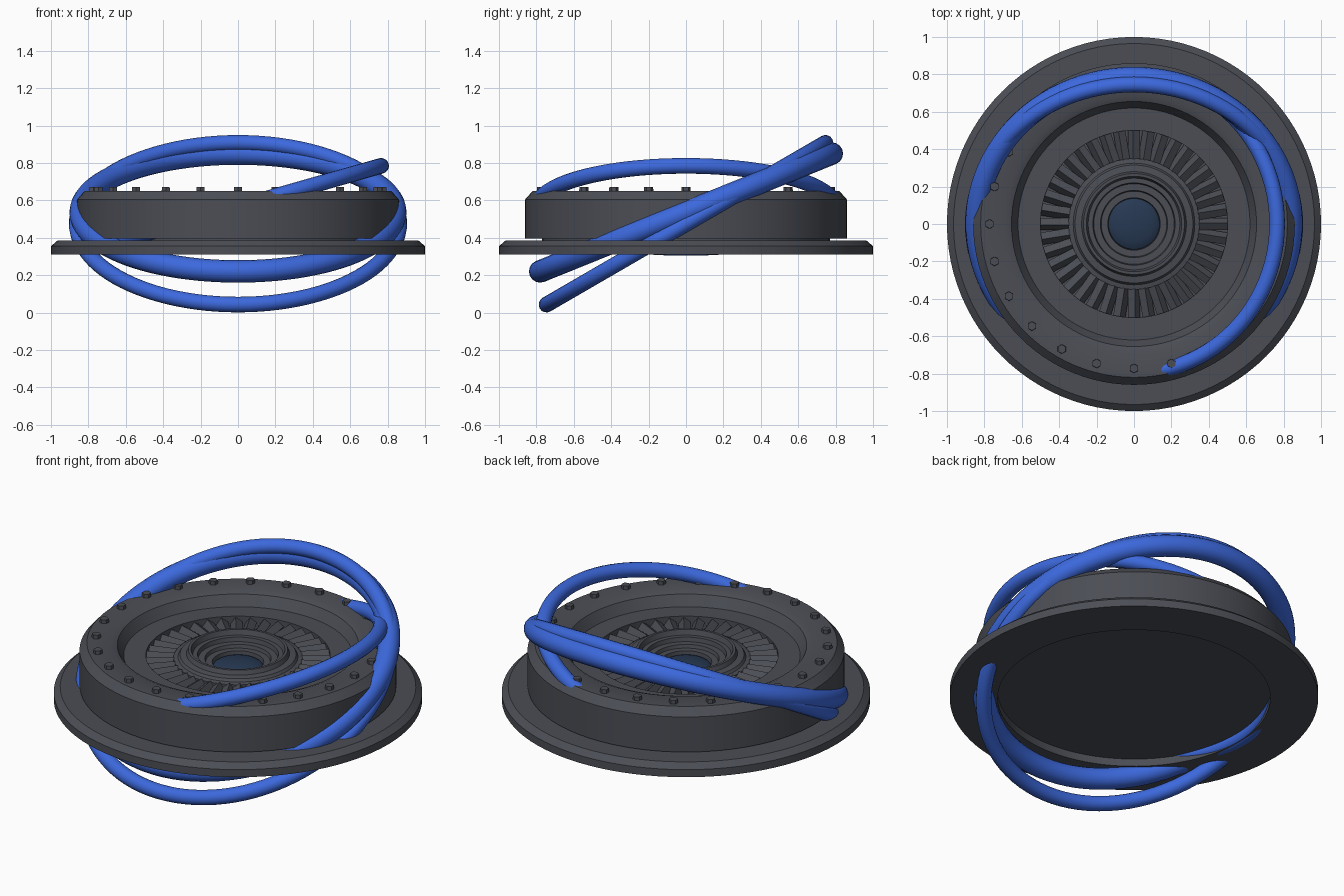
import bpy, bmesh
from math import sin, cos, pi, radians
from mathutils import Matrix, Vector

if "Cube" in bpy.data.objects:
    bpy.data.objects.remove(bpy.data.objects["Cube"])


def material(name, rgb):
    m = bpy.data.materials.new(name)
    m.diffuse_color = (*rgb, 1)
    m.use_nodes = True
    m.node_tree.nodes["Principled BSDF"].inputs["Base Color"].default_value = m.diffuse_color
    return m


DARK = material("dark_metal", (0.07, 0.075, 0.09))
BLUE = material("blue_tube", (0.045, 0.14, 0.72))
NAVY = material("navy_lens", (0.02, 0.04, 0.085))


def finish(name, bm, mat, smooth=True):
    bmesh.ops.remove_doubles(bm, verts=bm.verts, dist=1e-5)
    bmesh.ops.recalc_face_normals(bm, faces=bm.faces)
    me = bpy.data.meshes.new(name)
    bm.to_mesh(me)
    bm.free()
    ob = bpy.data.objects.new(name, me)
    bpy.context.collection.objects.link(ob)
    me.materials.append(mat)
    if smooth:
        bpy.ops.object.select_all(action='DESELECT')
        ob.select_set(True)
        bpy.context.view_layer.objects.active = ob
        bpy.ops.object.shade_smooth_by_angle(angle=radians(25))
    return ob


def lathe(name, profile, mat, closed=False, steps=96):
    bm = bmesh.new()
    vs = [bm.verts.new((r, 0, z)) for r, z in profile]
    pairs = list(zip(vs, vs[1:])) + ([(vs[-1], vs[0])] if closed else [])
    es = [bm.edges.new(p) for p in pairs]
    bmesh.ops.spin(bm, geom=vs + es, cent=(0, 0, 0), axis=(0, 0, 1),
                   angle=2 * pi, steps=steps, use_duplicate=False)
    return finish(name, bm, mat)


def tilted_ring(name, R, r, z, axis, tilt):
    n = 16
    profile = [(R + r * cos(2 * pi * i / n), r * sin(2 * pi * i / n)) for i in range(n)]
    ob = lathe(name, profile, BLUE, closed=True, steps=96)
    ob.data.transform(Matrix.Translation((0, 0, z)) @ Matrix.Rotation(radians(tilt), 4, axis))


# Flange with a shallow recess underneath
lathe("base_flange", [(0.74, 0.36), (0.74, 0.31), (1.0, 0.31), (1.0, 0.355),
                      (0.965, 0.385), (0.74, 0.385)], DARK, closed=True)

# Drum with stepped bowl
lathe("drum", [(0, 0.355), (0.77, 0.355), (0.77, 0.395), (0.86, 0.395), (0.86, 0.605),
               (0.82, 0.65), (0.69, 0.65), (0.655, 0.635), (0.62, 0.575),
               (0.5, 0.575), (0.5, 0.50), (0, 0.50)], DARK)

# Hub with stepped rings
lathe("hub", [(0.35, 0.49), (0.35, 0.56), (0.325, 0.565), (0.315, 0.58), (0.28, 0.585),
              (0.27, 0.61), (0.255, 0.61), (0.245, 0.58), (0.22, 0.58), (0.215, 0.555),
              (0.18, 0.555), (0.175, 0.535), (0.14, 0.535), (0.135, 0.49)], DARK)

# Centre lens
lathe("centre_lens", [(0.138 * cos(a * pi / 12), 0.505 + 0.035 * sin(a * pi / 12))
                      for a in range(7)], NAVY, steps=48)

# Turbine blades
bm = bmesh.new()
N = 40
for i in range(N):
    bmesh.ops.create_cube(bm, size=1, matrix=Matrix.Rotation(2 * pi * i / N, 4, 'Z')
                          @ Matrix.Translation((0.425, 0, 0.535))
                          @ Matrix.Rotation(radians(35), 4, 'X')
                          @ Matrix.Diagonal((0.155, 0.045, 0.05, 1)))
finish("turbine_blades", bm, DARK, smooth=False)

# Hex bolts around the rim
bm = bmesh.new()
for i in range(24):
    a = 2 * pi * i / 24
    bmesh.ops.create_cone(bm, cap_ends=True, segments=6, radius1=0.026, radius2=0.024,
                          depth=0.032, matrix=Matrix.Translation(
                              (0.772 * cos(a), 0.772 * sin(a), 0.656)))
finish("rim_bolts", bm, DARK, smooth=False)

# Three tilted tubes
tilted_ring("thick_tube", 0.841, 0.06, 0.535, 'X', 22)
tilted_ring("thin_tube", 0.862, 0.042, 0.475, 'X', 30.1)
tilted_ring("cross_tube", 0.796, 0.042, 0.565, 'Y', -16)
